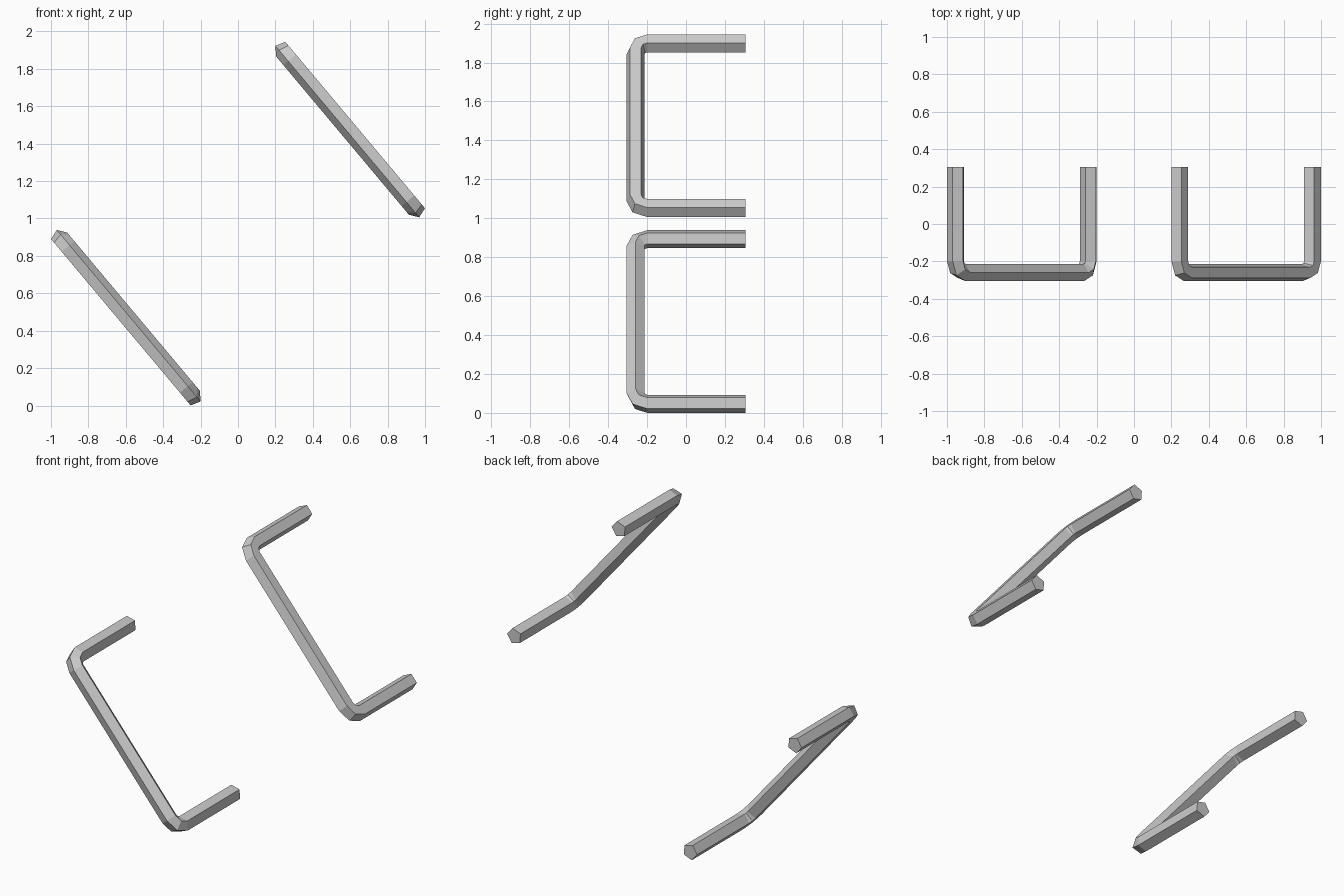
import bpy, bmesh
from math import sin, cos, radians

if "Cube" in bpy.data.objects:
    bpy.data.objects.remove(bpy.data.objects["Cube"])

HALF = 0.552      # half distance between the two legs
R = 0.0487        # radius of the pentagonal bar
BEND = 0.06       # centre-line radius of the corners
Y_BAR, Y_END = -0.2595, 0.306


def bent_path():
    """Stations (x, y, outward x, outward y) along the U-shaped centre line."""
    left = [(-HALF, Y_END, -1.0, 0.0)]
    for a in (180, 225, 270):
        ox, oy = cos(radians(a)), sin(radians(a))
        left.append((-HALF + BEND + BEND * ox, Y_BAR + BEND + BEND * oy, ox, oy))
    return left + [(-x, y, -ox, oy) for x, y, ox, oy in reversed(left)]


def make_handle(name, location, tilt):
    bm = bmesh.new()
    rings = []
    for x, y, ox, oy in bent_path():
        ring = []
        for k in range(5):
            t = radians(72 * k)
            u, n = R * sin(t), R * cos(t)
            ring.append(bm.verts.new((x + u * ox, y + u * oy, n)))
        rings.append(ring)
    # side faces and end caps
    for a, b in zip(rings, rings[1:]):
        for k in range(5):
            j = (k + 1) % 5
            bm.faces.new((a[k], a[j], b[j], b[k]))
    bm.faces.new(rings[0])
    bm.faces.new(rings[-1])
    bmesh.ops.recalc_face_normals(bm, faces=bm.faces)
    mesh = bpy.data.meshes.new(name)
    bm.to_mesh(mesh)
    bm.free()
    obj = bpy.data.objects.new(name, mesh)
    obj.location = location
    obj.rotation_euler = (0, radians(tilt), 0)
    bpy.context.collection.objects.link(obj)


# Two identical handles, the upper one turned half a turn
make_handle("lower_handle", (-0.596, 0, 0.4705), 50)
make_handle("upper_handle", (0.596, 0, 1.4745), 230)
